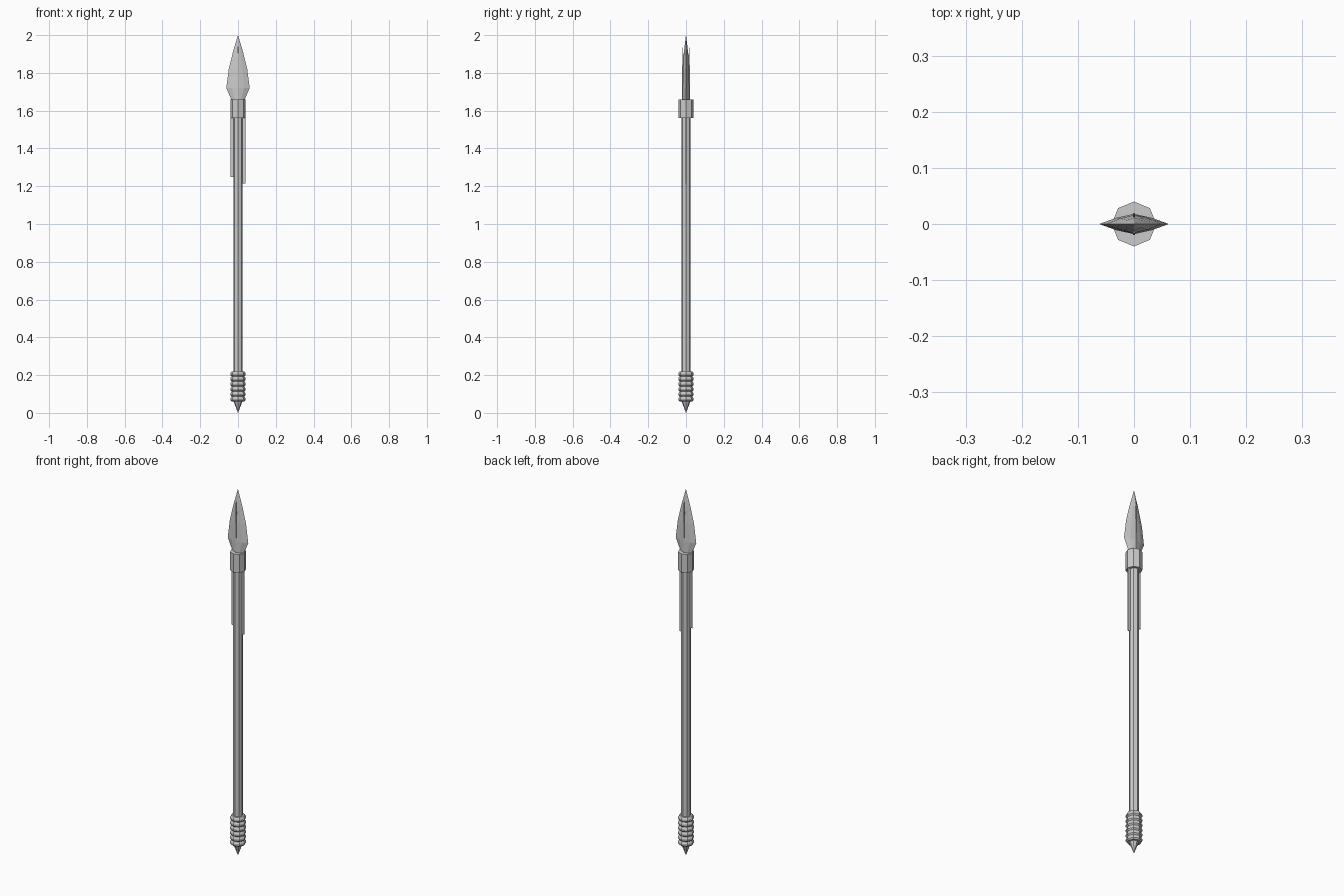
import bpy, bmesh
from math import cos, sin, pi

if "Cube" in bpy.data.objects:
    bpy.data.objects.remove(bpy.data.objects["Cube"])


def make_object(name, verts, faces):
    mesh = bpy.data.meshes.new(name)
    mesh.from_pydata(verts, [], faces)
    bm = bmesh.new()
    bm.from_mesh(mesh)
    bmesh.ops.remove_doubles(bm, verts=bm.verts, dist=1e-6)
    bmesh.ops.recalc_face_normals(bm, faces=bm.faces)
    bm.to_mesh(mesh)
    bm.free()
    ob = bpy.data.objects.new(name, mesh)
    bpy.context.collection.objects.link(ob)
    return ob


def loft(name, rings):
    """Bridge equal-sized vertex rings and cap both ends."""
    n = len(rings[0])
    verts = [v for ring in rings for v in ring]
    faces = [(r * n + i, r * n + (i + 1) % n, (r + 1) * n + (i + 1) % n, (r + 1) * n + i)
             for r in range(len(rings) - 1) for i in range(n)]
    faces += [tuple(range(n)), tuple(range(len(verts) - n, len(verts)))]
    return make_object(name, verts, faces)


def octagon(radius, z):
    return [(radius * cos(i * pi / 4), radius * sin(i * pi / 4), z) for i in range(8)]


def turned(name, profile):
    return loft(name, [octagon(r, z) for r, z in profile])


def slab(name, axis, outline, thickness):
    """Thin plate: outline (across, z) extruded along the other horizontal axis."""
    rings = []
    for t in (-thickness / 2, thickness / 2):
        rings.append([(a, t, z) if axis == 'x' else (t, a, z) for a, z in outline])
    return loft(name, rings)


# Shaft and head collar
turned("shaft", [(0.025, 0.2), (0.025, 1.6)])
turned("head_collar", [(0.04, 1.56), (0.04, 1.66)])

# Ridged butt grip and its spike
grip = [(0.034, 0.06)]
pitch = 0.16 / 6
for k in range(6):
    z = 0.06 + k * pitch
    grip += [(0.040, z + 0.007), (0.040, z + 0.017), (0.034, z + pitch)]
turned("butt_grip", grip)
turned("butt_spike", [(0.025, 0.065), (0.0005, 0.0)])

# Leaf blade, flattened diamond section with bevelled cheeks
blade = []
for w, d, z in [(0.034, 0.018, 1.655), (0.062, 0.018, 1.72), (0.049, 0.016, 1.82),
                (0.027, 0.011, 1.91), (0.0003, 0.0003, 2.0)]:
    c, e = w * 0.5, d * 0.62
    blade.append([(w, 0, z), (c, e, z), (0, d, z), (-c, e, z),
                  (-w, 0, z), (-c, -e, z), (0, -d, z), (c, -e, z)])
loft("blade", blade)

# Thin ribs standing on both blade faces
for side, label in ((-1, "front"), (1, "back")):
    slab(f"{label}_blade_rib", 'y',
         [(0, 1.66), (side * 0.020, 1.66), (side * 0.020, 1.84),
          (side * 0.017, 1.94), (side * 0.012, 1.87), (0, 1.84)], 0.003)

# Flat fins under the collar, of unequal length
for side, label, low in ((-1, "left", 1.25), (1, "right", 1.215)):
    slab(f"{label}_fin", 'x',
         [(side * 0.018, low), (side * 0.039, low), (side * 0.039, 1.57), (side * 0.018, 1.57)], 0.004)
